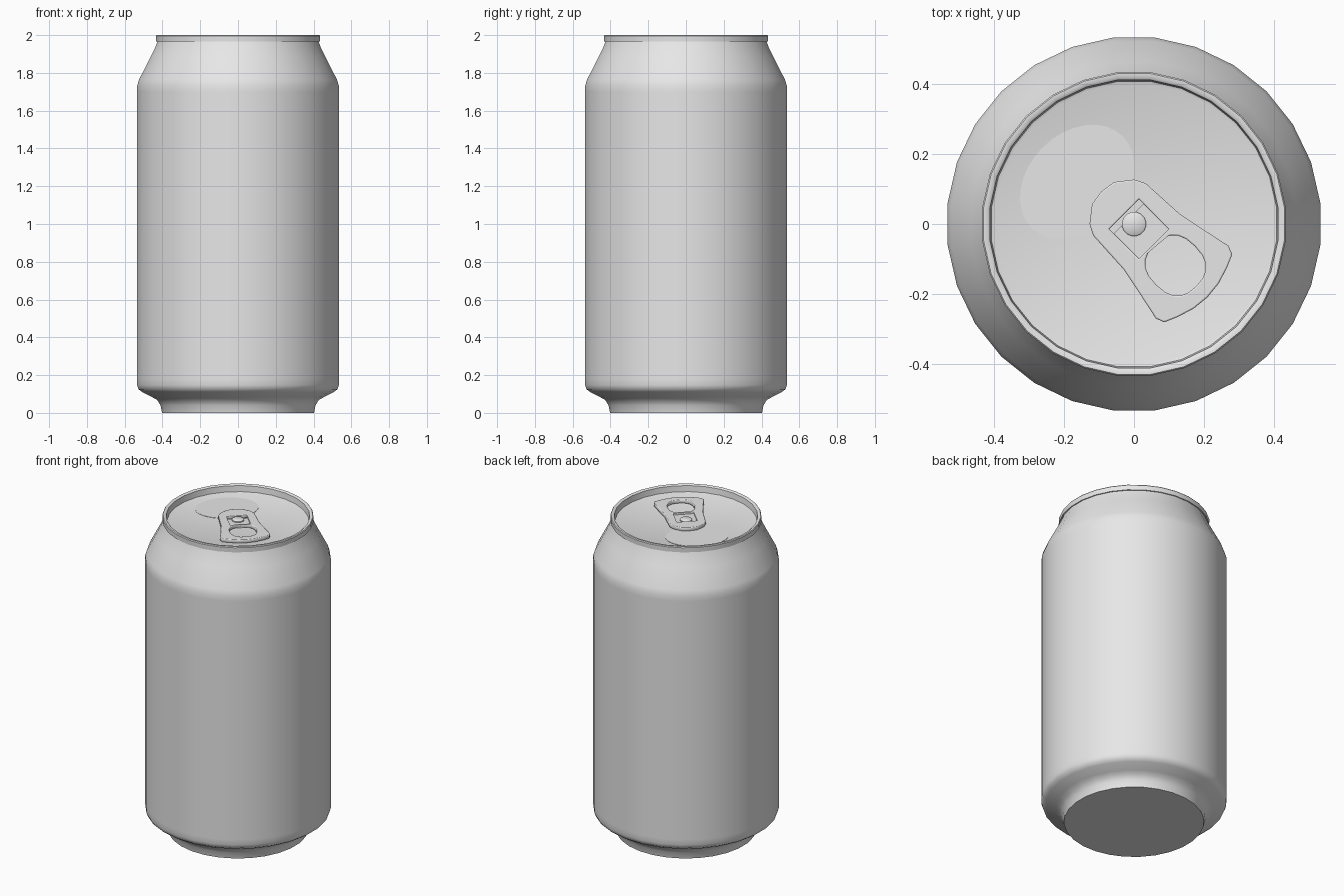
import bpy, bmesh, math
from math import cos, sin, pi

if "Cube" in bpy.data.objects:
    bpy.data.objects.remove(bpy.data.objects["Cube"], do_unlink=True)

SIDES = 28
LID_Z = 1.955
TURN = -pi / 4  # direction the pull tab points

metal = bpy.data.materials.new("plain_grey_metal")
metal.use_nodes = True
metal.diffuse_color = (0.8, 0.8, 0.8, 1)
metal.node_tree.nodes["Principled BSDF"].inputs["Base Color"].default_value = (0.8, 0.8, 0.8, 1)


def finish(obj, angle=40):
    bpy.ops.object.select_all(action='DESELECT')
    obj.select_set(True)
    bpy.context.view_layer.objects.active = obj
    if obj.type == 'CURVE':
        bpy.ops.object.convert(target='MESH')
        obj = bpy.context.object
    obj.data.materials.clear()
    obj.data.materials.append(metal)
    bpy.ops.object.shade_smooth_by_angle(angle=math.radians(angle))
    return obj


def lathe(name, profile, sides=SIDES, cap_start=False, cap_end=False):
    """Revolve (radius, height) points around z."""
    bm = bmesh.new()
    rings = []
    for r, z in profile:
        angles = [2 * pi * (i + 0.5) / sides for i in range(sides)]
        rings.append([bm.verts.new((r * cos(a), r * sin(a), z)) for a in angles])
    for low, high in zip(rings, rings[1:]):
        for i in range(sides):
            j = (i + 1) % sides
            bm.faces.new((low[i], low[j], high[j], high[i]))
    if cap_start:
        bm.faces.new(rings[0][::-1])
    if cap_end:
        bm.faces.new(rings[-1])
    mesh = bpy.data.meshes.new(name)
    bm.to_mesh(mesh)
    bm.free()
    obj = bpy.data.objects.new(name, mesh)
    bpy.context.collection.objects.link(obj)
    return finish(obj)


def plate(name, outlines, z, half_thick, bevel=0.0):
    """Flat plate from an outline; further outlines become holes."""
    curve = bpy.data.curves.new(name, 'CURVE')
    curve.dimensions = '2D'
    curve.fill_mode = 'BOTH'
    curve.extrude = half_thick - bevel
    curve.bevel_depth = bevel
    curve.bevel_resolution = 1
    curve.offset = -bevel
    for points in outlines:
        spline = curve.splines.new('POLY')
        spline.points.add(len(points) - 1)
        for p, (u, v) in zip(spline.points, points):
            p.co = (u, v, 0, 1)
        spline.use_cyclic_u = True
    obj = bpy.data.objects.new(name, curve)
    bpy.context.collection.objects.link(obj)
    obj.location.z = z
    obj.rotation_euler.z = TURN
    return finish(obj, 50)


def oval(cu, cv, ru, rv, count, power=1.0):
    def soft(t):
        return math.copysign(abs(t) ** power, t)
    angles = [2 * pi * i / count for i in range(count)]
    return [(cu + ru * soft(cos(a)), cv + rv * soft(sin(a))) for a in angles]


# Can wall with stepped foot and tapered shoulder
lathe("can_body", [
    (0.405, 0), (0.413, 0.04), (0.43, 0.068), (0.457, 0.083), (0.51, 0.11),
    (0.53, 0.125), (0.537, 0.147), (0.537, 0.18), (0.537, 1.7), (0.537, 1.733),
    (0.527, 1.765), (0.468, 1.88), (0.441, 1.935), (0.429, 1.966),
], cap_start=True)

# Rolled rim, its inner wall and the lid
lathe("rim_and_lid", [
    (0.427, 1.965), (0.436, 1.965), (0.437, 1.995), (0.433, 2.0), (0.421, 2.0),
    (0.415, 1.995), (0.411, LID_Z + 0.003), (0.403, LID_Z),
], cap_end=True)

# Scored opening panel behind the tab
plate("opening_panel", [oval(-0.2, -0.03, 0.14, 0.185, 32)], LID_Z, 0.002)

# Pull tab with finger hole and rivet window
half = [(-0.125, 0.045), (-0.09, 0.09), (-0.059, 0.106), (-0.004, 0.109),
        (0.071, 0.113), (0.165, 0.132), (0.235, 0.147), (0.26, 0.138),
        (0.277, 0.099), (0.292, 0.05)]
outline = [(-0.132, 0)] + half + [(0.297, 0)] + [(u, -v) for u, v in half[::-1]]
finger_hole = oval(0.168, 0, 0.084, 0.078, 20, 0.8)
window = [(-0.04, -0.06), (0.08, -0.06), (0.08, 0.06), (-0.04, 0.06)]
plate("pull_tab", [outline, finger_hole, window], LID_Z + 0.014, 0.011, 0.004)

# Riveted tongue inside the window
tongue = [(-0.022, -0.06), (0.085, -0.06), (0.085, 0.06), (-0.022, 0.06)]
plate("tab_tongue", [tongue], LID_Z + 0.008, 0.005)
lathe("rivet", [(0.035, LID_Z), (0.035, LID_Z + 0.019), (0.03, LID_Z + 0.023)],
      16, cap_end=True)
